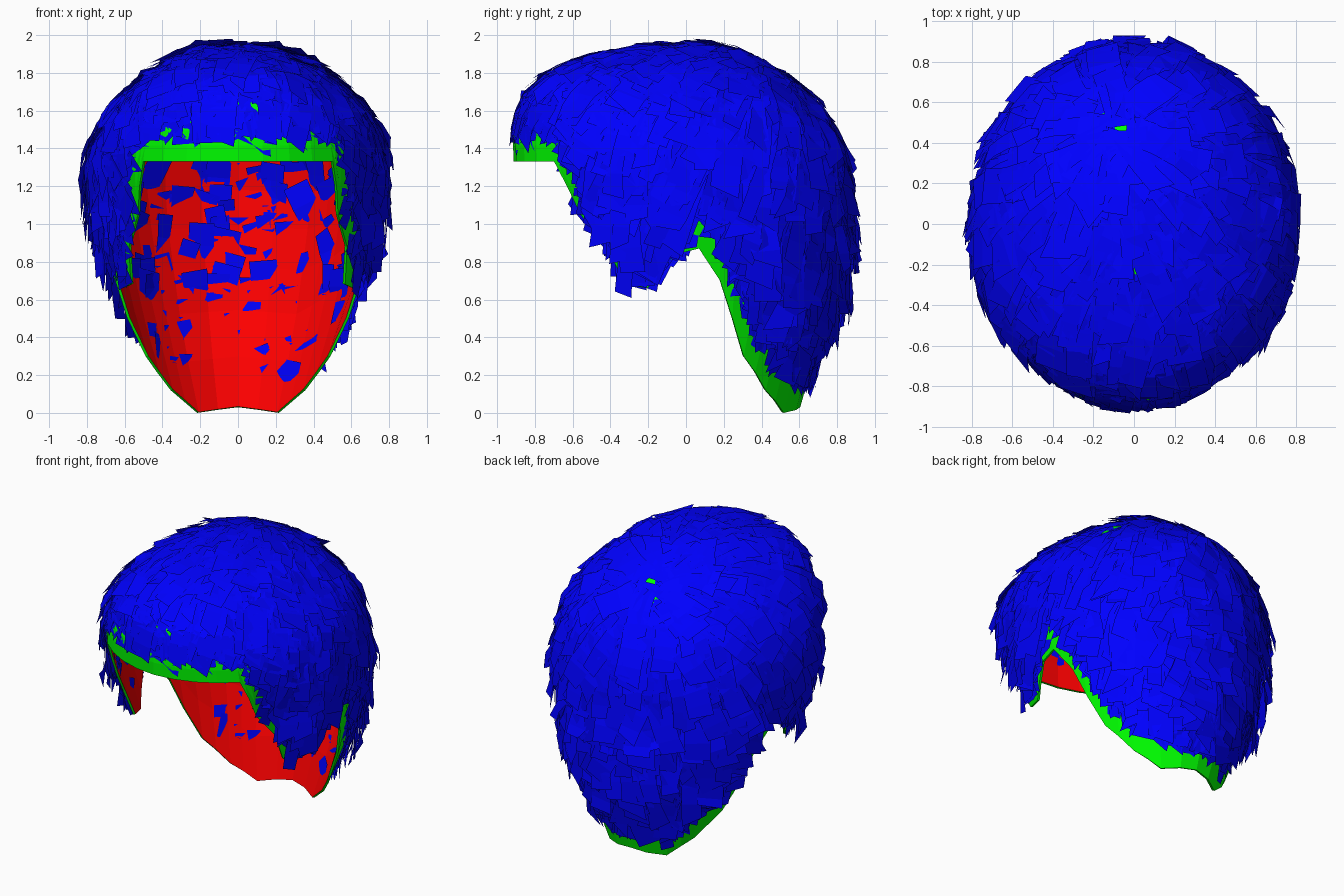
import bpy, bmesh, math, random
from mathutils import Vector
from mathutils.bvhtree import BVHTree

if "Cube" in bpy.data.objects:
    bpy.data.objects.remove(bpy.data.objects["Cube"])

random.seed(11)

# head section by height: z, half width, front y, back y
HEAD = [(0, .42, -.55, .60), (.12, .48, -.58, .62), (.3, .54, -.62, .68), (.5, .61, -.66, .76),
        (.7, .66, -.70, .80), (.9, .72, -.75, .83), (1.2, .765, -.86, .85), (1.35, .765, -.92, .83),
        (1.5, .73, -.91, .78), (1.65, .63, -.87, .68), (1.78, .49, -.75, .54),
        (1.87, .35, -.53, .38), (1.925, .2, -.3, .2), (1.95, 0, -.02, -.02)]
# hairline: degrees from the front, height
EDGE = [(0, 1.33), (21, 1.33), (41, 1.33), (43, 1.2), (45.5, 1.05), (54, .88), (60, .68), (70, .66),
        (83, .84), (92, .87), (100, .7), (106, .5), (115, .3), (132, .12), (149, 0), (180, .03)]
WHORL = Vector((-.06, .47, 1.82))


def interp(table, v):
    for a, b in zip(table, table[1:]):
        if v <= b[0]:
            t = max(0, (v - a[0]) / (b[0] - a[0]))
            return [p + (q - p) * t for p, q in zip(a, b)][1:]
    return list(table[-1][1:])


def head_point(deg, z):
    w, f, b = interp(HEAD, z)
    a = math.radians(deg)
    return Vector((w * math.sin(a), (f + b) / 2 - (b - f) / 2 * math.cos(a), z))


def hairline(p):
    w, f, b = interp(HEAD, p.z)
    a = math.atan2(p.x / max(w, .01), ((f + b) / 2 - p.y) / max((b - f) / 2, .01))
    return interp(EDGE, abs(math.degrees(a)))[0]


def shell(bm, angles, rows, bottom):
    """Dome from the top of the head down to the given bottom height."""
    grid = []
    for d in angles:
        zb = bottom(abs(d))
        grid.append([bm.verts.new(head_point(d, zb + (1.948 - zb) * (1 - (r / rows) ** 1.7)))
                     for r in range(rows + 1)])
    n = len(grid)
    for i in range(n):
        a, b = grid[i], grid[(i + 1) % n]
        for r in range(rows):
            bm.faces.new((a[r], a[r + 1], b[r + 1], b[r]))
    bmesh.ops.remove_doubles(bm, verts=bm.verts, dist=.008)
    bm.normal_update()


def material(name, col):
    m = bpy.data.materials.new(name)
    m.diffuse_color = col
    m.use_nodes = True
    m.node_tree.nodes["Principled BSDF"].inputs["Base Color"].default_value = m.diffuse_color
    return m


def make_object(name, bm, mats):
    me = bpy.data.meshes.new(name)
    bm.to_mesh(me)
    bm.free()
    ob = bpy.data.objects.new(name, me)
    bpy.context.collection.objects.link(ob)
    for m in mats:
        me.materials.append(m)
    return ob


# cap: green outside, red lining inside
half = [e[0] for e in EDGE]
half = sorted(half + [10, 31, 76, 123, 140, 165])
angles = half + [-d for d in reversed(half[1:-1])]
bm = bmesh.new()
shell(bm, angles, 12, lambda d: interp(EDGE, d)[0])
up = max(bm.faces, key=lambda f: f.calc_center_median().z)
if up.normal.z < 0:
    bmesh.ops.reverse_faces(bm, faces=bm.faces)
cap = make_object("cap", bm, [material("cap_green", (0, 1, 0, 1)),
                              material("lining_red", (1, 0, 0, 1))])
sol = cap.modifiers.new("lining", 'SOLIDIFY')
sol.thickness = .015
sol.offset = -1
sol.material_offset = 1

# smooth full head used only to guide the hair
guide = bmesh.new()
shell(guide, range(-180, 180, 8), 30, lambda d: 0)
tree = BVHTree.FromBMesh(guide)
guide.free()


def on_head(p):
    loc, nor, _, _ = tree.find_nearest(p)
    if nor.dot(loc - Vector((0, 0, .9))) < 0:
        nor = -nor
    return loc, nor


def inside(p, margin):
    return p.z > hairline(p) + margin


def add_card(bm, start):
    """One bent strip of hair, flowing away from the crown whorl and down."""
    width, length = random.uniform(.04, .09), random.uniform(.3, .5)
    p, n = on_head(start)
    flat = 1 - .65 * max(0, n.z)
    root = random.uniform(-.022, .012)
    lift = (.015 + .1 * random.random() ** 2) * flat
    temple = p.y < .12 and p.z < 1.3
    if start.y < -.5:
        lift *= .35
    elif p.y > .3 and .7 < p.z < 1.4 and random.random() < .3:
        root -= .025
    if p.z < .7 and p.y > .1:
        lift *= .6
    steps, rows = 4, []
    margin = random.uniform(-.02, .04) if temple else random.uniform(.05, .13)
    reach = .4 if temple else 1
    swerve = random.uniform(-.35, .35)
    for i in range(steps + 1):
        away = p - WHORL
        d = away.normalized() + Vector((0, 0, -.9 * min(1, away.length)))
        d = (d - n * d.dot(n)).normalized()
        d = (d + n.cross(d) * swerve).normalized()
        side = n.cross(d)
        l, r = p - side * width, p + side * width
        if not all(inside(p + side * width * k * reach, margin) for k in (-1, 1)):
            break
        tilt = n * random.uniform(-.012, .012)
        off = n * (root + (lift - root) * i / steps)
        rows.append([l + off + tilt, r + off - tilt, d])
        p, n = on_head(p + d * length / steps)
    if len(rows) < 2:
        return
    # ragged tip
    for k in (0, 1):
        rows[-1][k] = rows[-1][k] + rows[-1][2] * random.uniform(-.06, .05)
    vs = [[bm.verts.new(r[0]), bm.verts.new(r[1])] for r in rows]
    for a, b in zip(vs, vs[1:]):
        bm.faces.new((a[0], a[1], b[1], b[0]))


# hair cards spread evenly over the head
bm = bmesh.new()
for i in range(2700):
    v = Vector((random.gauss(0, 1), random.gauss(0, 1), random.gauss(0, 1))).normalized()
    q, _ = on_head(Vector((v.x * .9, v.y * .95, .95 + v.z * 1.1)))
    if inside(q, .02):
        add_card(bm, q)
# extra cards around the crown
for i in range(70):
    a = i * 2.4
    rad = .002 + .12 * (i / 70)
    add_card(bm, WHORL + Vector((math.cos(a) * rad, math.sin(a) * rad, .03)))
make_object("hair_cards", bm, [material("hair_blue", (0, 0, 1, 1))])
